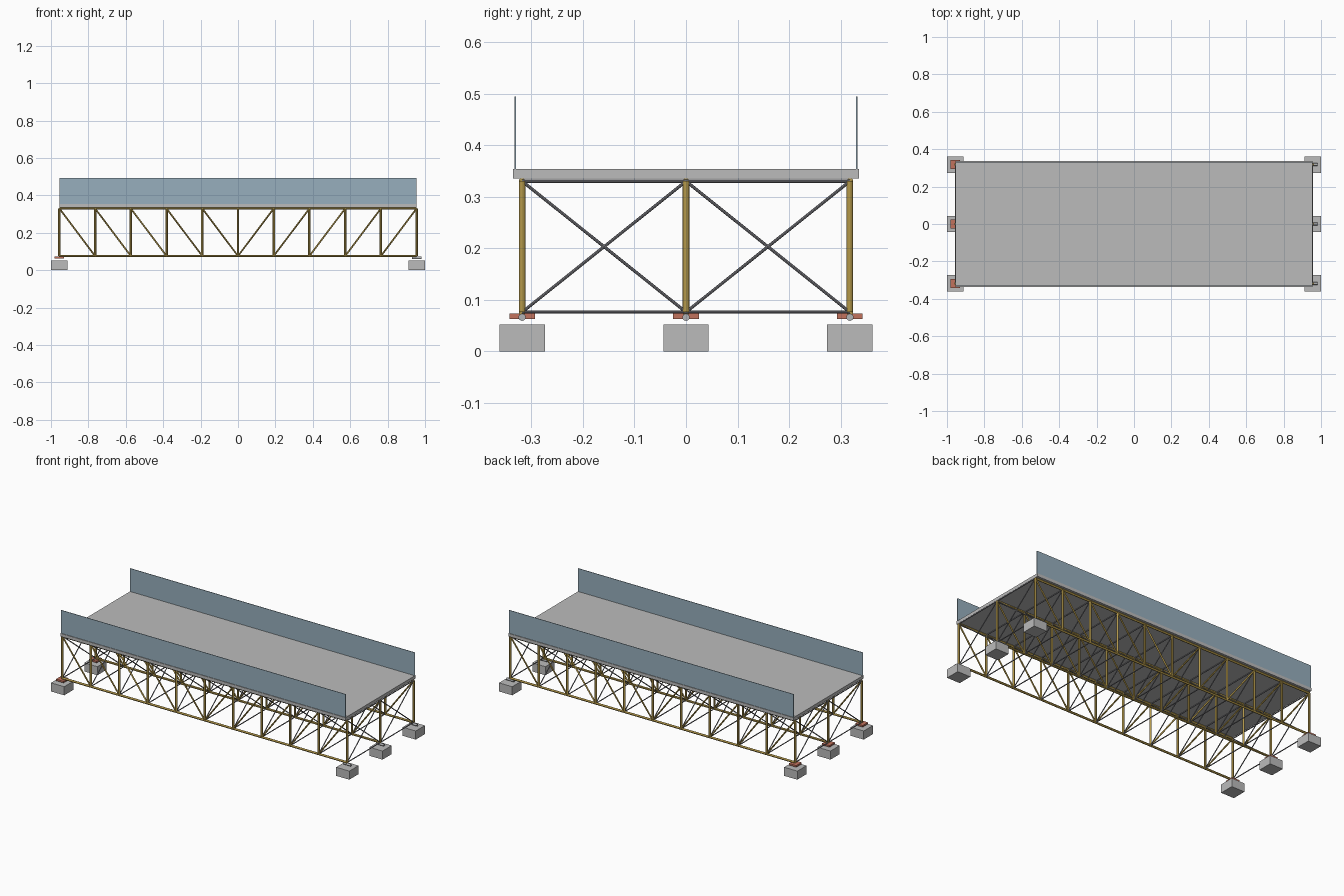
import bpy
import bmesh
from mathutils import Vector

old = bpy.data.objects.get("Cube")
if old:
    bpy.data.objects.remove(old)


def material(name, r, g, b):
    m = bpy.data.materials.new(name)
    m.use_nodes = True
    m.diffuse_color = (r, g, b, 1)
    m.node_tree.nodes["Principled BSDF"].inputs["Base Color"].default_value = (r, g, b, 1)
    return m


concrete = material("concrete grey", 0.5, 0.5, 0.5)
gold = material("ochre steel", 0.46, 0.32, 0.07)
steel = material("brace grey", 0.22, 0.22, 0.24)
glass = material("blue grey panel", 0.31, 0.43, 0.51)
red = material("bearing red", 0.54, 0.17, 0.11)
pale = material("roller grey", 0.45, 0.46, 0.47)


def finish(name, bm, mat):
    mesh = bpy.data.meshes.new(name)
    bm.to_mesh(mesh)
    bm.free()
    obj = bpy.data.objects.new(name, mesh)
    obj.data.materials.append(mat)
    bpy.context.collection.objects.link(obj)
    return obj


def box(name, centre, size, mat):
    bm = bmesh.new()
    bmesh.ops.create_cube(bm, size=1)
    bmesh.ops.scale(bm, vec=size, verts=bm.verts)
    bmesh.ops.translate(bm, vec=centre, verts=bm.verts)
    return finish(name, bm, mat)


def rods(name, segments, radius, mat, sides=12):
    """Round bars joining each pair of points."""
    bm = bmesh.new()
    for a, b in segments:
        a, b = Vector(a), Vector(b)
        matrix = (b - a).to_track_quat("Z", "Y").to_matrix().to_4x4()
        matrix.translation = (a + b) / 2
        bmesh.ops.create_cone(bm, cap_ends=True, segments=sides, radius1=radius,
                              radius2=radius, depth=(b - a).length, matrix=matrix)
    obj = finish(name, bm, mat)
    bpy.ops.object.select_all(action="DESELECT")
    obj.select_set(True)
    bpy.context.view_layer.objects.active = obj
    bpy.ops.object.shade_smooth_by_angle()
    return obj


HALF, LOW, HIGH, PANELS = 0.955, 0.076, 0.33, 10
TRUSS_Y = {"right": -0.318, "middle": 0, "left": 0.318}
stations = [-HALF + 2 * HALF * i / PANELS for i in range(PANELS + 1)]

# Road deck and side screens
box("deck", (0, 0, 0.3445), (2 * HALF, 0.672, 0.019), concrete)
for side, y in (("right", -0.331), ("left", 0.331)):
    box(side + "_screen", (0, y, 0.424), (2 * HALF, 0.003, 0.14), glass)

# Three trusses with diagonals falling towards midspan
for name, y in TRUSS_Y.items():
    chords = [((-HALF, y, z), (HALF, y, z)) for z in (LOW, HIGH)]
    posts = [((x, y, LOW), (x, y, HIGH)) for x in stations]
    diagonals = []
    for a, b in zip(stations, stations[1:]):
        outer, inner = (a, b) if a + b < 0 else (b, a)
        diagonals.append(((outer, y, HIGH), (inner, y, LOW)))
    rods(name + "_truss_chords", chords, 0.0065, gold)
    rods(name + "_truss_posts", posts, 0.0065, gold)
    rods(name + "_truss_diagonals", diagonals, 0.0045, gold)

# Cross frames between the trusses at every post
ties, crosses = [], []
lines = list(TRUSS_Y.values())
for x in stations:
    for a, b in zip(lines, lines[1:]):
        ties += [((x, a, z), (x, b, z)) for z in (LOW, HIGH)]
        crosses += [((x, a, LOW), (x, b, HIGH)), ((x, a, HIGH), (x, b, LOW))]
rods("cross_ties", ties, 0.003, steel, 8)
rods("cross_braces", crosses, 0.003, steel, 8)

# Footings, fixed bearing plates at one end and rollers at the other
for name, y in TRUSS_Y.items():
    for end, x in (("fixed", -0.956), ("free", 0.956)):
        box(f"{name}_{end}_footing", (x, y, 0.026), (0.088, 0.088, 0.052), concrete)
    box(name + "_bearing_plate", (-0.955, y, 0.068), (0.05, 0.05, 0.01), red)
    rods(name + "_roller", [((0.93, y, 0.066), (0.98, y, 0.066))], 0.007, pale, 16)
